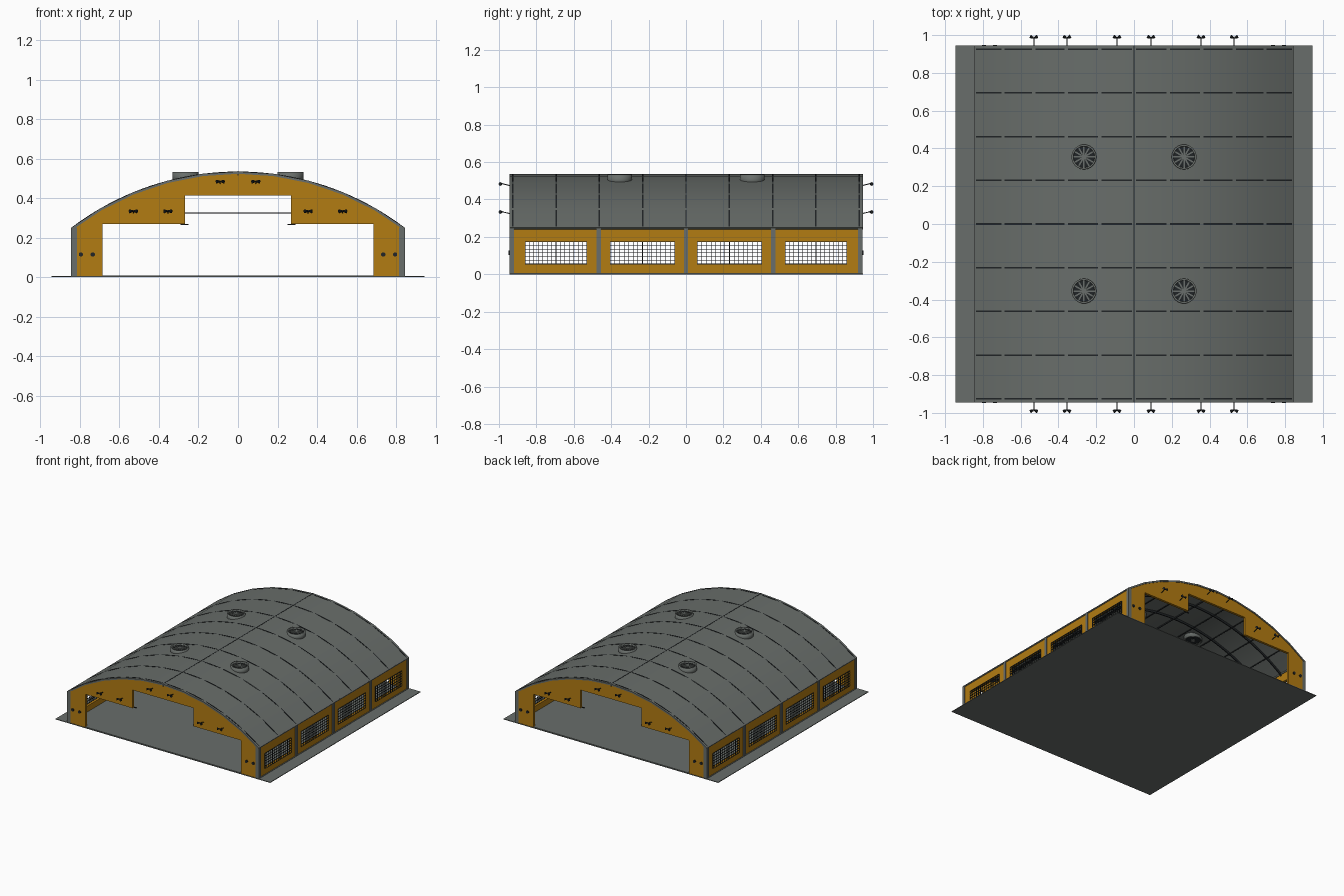
import bpy, bmesh, math
from mathutils import Matrix, Vector

cube = bpy.data.objects.get("Cube")
if cube:
    bpy.data.objects.remove(cube, do_unlink=True)


def material(name, rgb):
    m = bpy.data.materials.new(name)
    m.use_nodes = True
    m.diffuse_color = (*rgb, 1)
    m.node_tree.nodes["Principled BSDF"].inputs["Base Color"].default_value = (*rgb, 1)
    return m


GREY = material("grey metal", (0.14, 0.155, 0.145))
YELLOW = material("ochre panel", (0.45, 0.2, 0.006))
BLACK = material("dark steel", (0.015, 0.018, 0.02))

RADIUS, TOP = 1.395, 0.535
CENTRE = TOP - RADIUS
HALF = math.asin(0.845 / RADIUS)
END = 0.945


def finish(name, bm, mat, smooth=False):
    bmesh.ops.recalc_face_normals(bm, faces=bm.faces)
    mesh = bpy.data.meshes.new(name)
    bm.to_mesh(mesh)
    bm.free()
    mesh.materials.append(mat)
    ob = bpy.data.objects.new(name, mesh)
    bpy.context.collection.objects.link(ob)
    if smooth:
        bpy.ops.object.select_all(action="DESELECT")
        ob.select_set(True)
        bpy.context.view_layer.objects.active = ob
        bpy.ops.object.shade_smooth_by_angle(angle=math.radians(30))
    return ob


def add_box(bm, x, y, z):
    """Box between the low and high value of each axis."""
    spans = (x, y, z)
    mid = Vector([(a + b) / 2 for a, b in spans])
    size = [abs(b - a) for a, b in spans]
    bmesh.ops.create_cube(bm, size=1, matrix=Matrix.Translation(mid) @ Matrix.Diagonal((*size, 1)))


def boxes(name, mat, spans):
    bm = bmesh.new()
    for s in spans:
        add_box(bm, *s)
    return finish(name, bm, mat)


def add_rod(bm, a, b, r1, r2=None, sides=8):
    a, b = Vector(a), Vector(b)
    turn = (b - a).to_track_quat("Z", "Y").to_matrix().to_4x4()
    bmesh.ops.create_cone(bm, cap_ends=True, segments=sides, radius1=r1,
                          radius2=r1 if r2 is None else r2, depth=(b - a).length,
                          matrix=Matrix.Translation((a + b) / 2) @ turn)


def arc(r, steps):
    """Points of the roof curve from left to right."""
    angles = [HALF * (1 - 2 * i / steps) for i in range(steps + 1)]
    return [(r * math.sin(t), CENTRE + r * math.cos(t)) for t in angles]


def add_prism(bm, outline, y0, y1):
    face = bm.faces.new([bm.verts.new((x, y0, z)) for x, z in outline])
    new = bmesh.ops.extrude_face_region(bm, geom=[face])["geom"]
    bmesh.ops.translate(bm, vec=(0, y1 - y0, 0),
                        verts=[v for v in new if isinstance(v, bmesh.types.BMVert)])


def add_arch(bm, outer, inner, steps, y0, y1):
    """Curved strip made of quads between two radii."""
    rings = [[bm.verts.new((x, y, z)) for x, z in arc(r, steps)]
             for r, y in ((outer, y0), (outer, y1), (inner, y1), (inner, y0))]
    for k in range(4):
        a, b = rings[k], rings[(k + 1) % 4]
        for i in range(steps):
            bm.faces.new((a[i], a[i + 1], b[i + 1], b[i]))
    for i in (0, steps):
        bm.faces.new([ring[i] for ring in rings])


# Ground plate and floor
boxes("ground_plate", GREY, [((-END, END), (-END, END), (0, 0.005))])
boxes("floor", GREY, [((-0.845, 0.845), (-0.94, 0.94), (0.001, 0.008))])

# Faceted roof
bm = bmesh.new()
add_arch(bm, RADIUS, RADIUS - 0.012, 10, -END, END)
finish("roof", bm, GREY, True)

# Round ribs that break through the roof as short seams
bm = bmesh.new()
for i in range(-4, 5):
    add_arch(bm, RADIUS - 0.0005, RADIUS - 0.03, 40, i * 0.2315 - 0.004, i * 0.2315 + 0.004)
finish("roof_ribs", bm, BLACK)
boxes("ridge_seam", BLACK, [((-0.003, 0.003), (-END, END), (TOP - 0.02, TOP + 0.001))])

# Purlins and tie rods under the roof
bm = bmesh.new()
for x, z in arc(RADIUS - 0.02, 10)[1:-1]:
    add_rod(bm, (x, -0.92, z), (x, 0.92, z), 0.004, sides=6)
for i in (-2, 0, 2):
    add_rod(bm, (-0.69, i * 0.2315, 0.325), (0.69, i * 0.2315, 0.325), 0.002, sides=6)
finish("purlins_and_ties", bm, BLACK)

for end, s in (("front", -1), ("back", 1)):
    # End wall with stepped doorway
    bm = bmesh.new()
    right = [(0.838, 0.005), (0.685, 0.005), (0.685, 0.268), (0.268, 0.268), (0.268, 0.413)]
    left = [(-x, z) for x, z in right]
    add_prism(bm, arc(RADIUS - 0.011, 10) + left + right[::-1], s * 0.922, s * 0.941)
    finish(end + "_wall", bm, YELLOW)

    # Small door rail stubs
    boxes(end + "_door_stubs", BLACK, [((m * 0.25, m * 0.29), (s * 0.915, s * 0.922), (0.264, 0.27))
                                       for m in (-1, 1)])

    # Twin floodlights on thin arms
    bm = bmesh.new()
    for m in (-1, 1):
        for x, z in ((0.09, 0.485), (0.355, 0.335), (0.53, 0.335)):
            x *= m
            add_rod(bm, (x, s * 0.935, z - 0.012), (x, s * 0.985, z), 0.0025)
            for h in (-1, 1):
                add_rod(bm, (x + h * 0.002, s * 0.985, z), (x + h * 0.019, s * 0.993, z - 0.002),
                        0.004, 0.01)
    finish(end + "_floodlights", bm, BLACK)

    # Round signal lamps on the door pillars
    bm = bmesh.new()
    for x in (-0.795, -0.735, 0.735, 0.795):
        add_rod(bm, (x, s * 0.93, 0.115), (x, s * 0.948, 0.115), 0.011, sides=16)
    finish(end + "_signal_lamps", bm, BLACK, True)

BAYS = [(-0.86, -0.53), (-0.405, -0.06), (0.06, 0.405), (0.53, 0.86)]
LOW, HIGH = 0.055, 0.175

for side, s in (("left", 1), ("right", -1)):
    # Side wall panels around the window openings
    wall = (s * 0.82, s * 0.838)
    edges = [-0.94] + [y for bay in BAYS for y in bay] + [0.94]
    spans = [(wall, (-0.94, 0.94), (0.005, LOW)), (wall, (-0.94, 0.94), (HIGH, 0.245))]
    spans += [(wall, (edges[i], edges[i + 1]), (LOW, HIGH)) for i in range(0, 10, 2)]
    boxes(side + "_wall", YELLOW, spans)

    # Posts between bays and the eaves rail
    spans = [((s * 0.815, s * 0.844), (y - 0.012, y + 0.012), (0.005, 0.25))
             for y in (-0.931, -0.466, 0, 0.466, 0.931)]
    spans.append(((s * 0.815, s * 0.842), (-0.943, 0.943), (0.242, 0.252)))
    boxes(side + "_posts", GREY, spans)

    # Wire mesh in the windows
    spans = []
    for a, b in BAYS:
        for i in range(15):
            y = a + (b - a) * i / 14
            spans.append(((s * 0.838, s * 0.842), (y - 0.0015, y + 0.0015), (LOW, HIGH)))
        for i in range(7):
            z = LOW + (HIGH - LOW) * i / 6
            spans.append(((s * 0.839, s * 0.843), (a, b), (z - 0.0015, z + 0.0015)))
    boxes(side + "_window_mesh", BLACK, spans)

# Roof fans
for x in (-0.265, 0.265):
    for y in (-0.355, 0.355):
        bm = bmesh.new()
        bmesh.ops.create_cone(bm, cap_ends=False, segments=32, radius1=0.066, radius2=0.066,
                              depth=0.058, matrix=Matrix.Translation((x, y, 0.504)))
        ring = finish("fan_ring", bm, GREY, True)
        ring.modifiers.new("thickness", "SOLIDIFY").thickness = 0.01
        bm = bmesh.new()
        add_rod(bm, (x, y, 0.478), (x, y, 0.522), 0.06, sides=32)
        finish("fan_well", bm, BLACK)
        bm = bmesh.new()
        add_rod(bm, (x, y, 0.474), (x, y, 0.531), 0.016, sides=16)
        for i in range(12):
            t = math.tau * i / 12
            place = (Matrix.Translation((x, y, 0.524)) @ Matrix.Rotation(t, 4, "Z")
                     @ Matrix.Translation((0.036, 0, 0)) @ Matrix.Diagonal((0.046, 0.008, 0.006, 1)))
            bmesh.ops.create_cube(bm, size=1, matrix=place)
        finish("fan_blades", bm, GREY)
